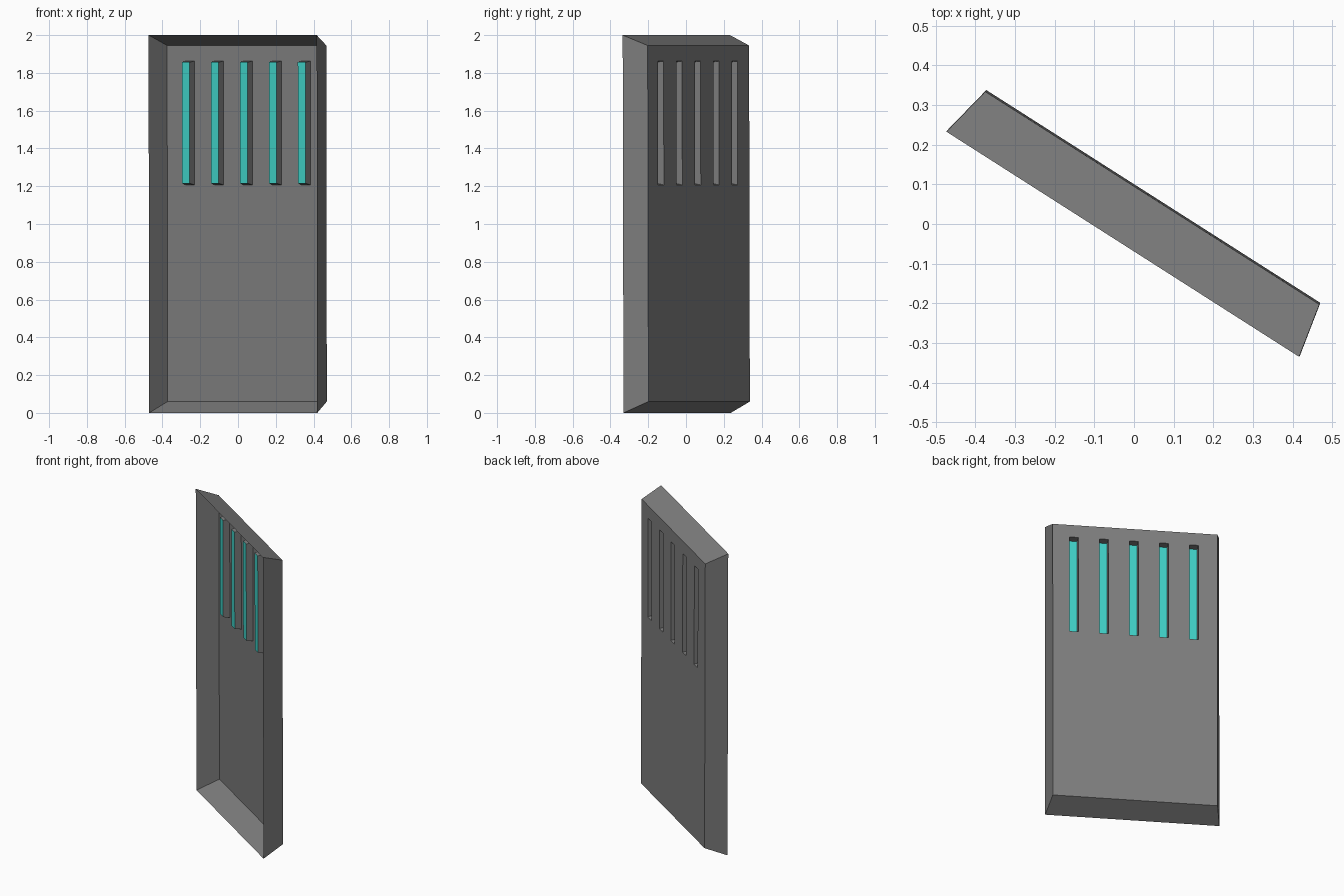
import bpy, bmesh
from mathutils import Vector

if "Cube" in bpy.data.objects:
    bpy.data.objects.remove(bpy.data.objects["Cube"])


def material(name, rgb):
    m = bpy.data.materials.new(name)
    m.diffuse_color = (*rgb, 1)
    m.use_nodes = True
    m.node_tree.nodes["Principled BSDF"].inputs["Base Color"].default_value = m.diffuse_color
    return m


GREY = material("mid grey", (0.205, 0.205, 0.205))
TEAL = material("teal", (0.05, 0.62, 0.56))

# Plan corners of the shallow tray: open rim in front, smaller panel at the back
RIM_L, RIM_R = Vector((-0.472, 0.235, 0)), Vector((0.418, -0.333, 0))
BACK_L, BACK_R = Vector((-0.374, 0.336, 0)), Vector((0.469, -0.201, 0))
RIM_Z, BACK_Z = (0.0, 2.0), (0.06, 1.945)
NORMAL = Vector((0.537, 0.843, 0))      # points out of the back
LEAN = 0.005                            # foot sits slightly further back

# Slots
SLOT_Z = (1.207, 1.862)
DEPTH, TAPER = 0.042, 0.003
SLOTS = [(-0.277 + 0.1535 * i, -0.230 + 0.1535 * i) for i in range(5)]


def lean(p):
    return p + NORMAL * LEAN * (0.5 - p.z / 2)


def on_panel(x, z, depth=0.0):
    t = (x - BACK_L.x) / (BACK_R.x - BACK_L.x)
    p = BACK_L.lerp(BACK_R, t) - NORMAL * depth
    p.z = z
    return lean(p)


def panel_ring(x0, x1, z0, z1, depth=0.0):
    return [on_panel(x, z, depth) for x, z in ((x0, z0), (x0, z1), (x1, z1), (x1, z0))]


def build(name, faces, mat):
    bm = bmesh.new()
    for f in faces:
        bm.faces.new([bm.verts.new(p) for p in f])
    bmesh.ops.remove_doubles(bm, verts=bm.verts[:], dist=1e-5)
    me = bpy.data.meshes.new(name)
    bm.to_mesh(me)
    bm.free()
    me.materials.append(mat)
    ob = bpy.data.objects.new(name, me)
    bpy.context.collection.objects.link(ob)
    return ob


def loft(a, b):
    return [(a[i], a[(i + 1) % 4], b[(i + 1) % 4], b[i]) for i in range(4)]


# Sloping side walls
rim = [lean(Vector((p.x, p.y, z))) for p, z in
       ((RIM_L, RIM_Z[0]), (RIM_L, RIM_Z[1]), (RIM_R, RIM_Z[1]), (RIM_R, RIM_Z[0]))]
back = panel_ring(BACK_L.x, BACK_R.x, *BACK_Z)
build("side_walls", loft(rim, back), GREY)

# Back panel as a grid of cells, leaving the slot openings free
xs = [BACK_L.x] + [x for s in SLOTS for x in s] + [BACK_R.x]
zs = [BACK_Z[0], *SLOT_Z, BACK_Z[1]]
build("back_panel", [panel_ring(xs[i], xs[i + 1], zs[j], zs[j + 1])
                     for i in range(len(xs) - 1) for j in range(3)
                     if not (j == 1 and i % 2)], GREY)

# Slot pockets pushed inwards, each closed by a teal strip
for k, (x0, x1) in enumerate(SLOTS):
    mouth = panel_ring(x0, x1, *SLOT_Z)
    floor = panel_ring(x0 + TAPER, x1 - TAPER, SLOT_Z[0] + 0.008, SLOT_Z[1] - 0.005, DEPTH)
    build(f"slot_sides_{k + 1}", loft(mouth, floor), GREY)
    build(f"slot_strip_{k + 1}", [floor], TEAL)
